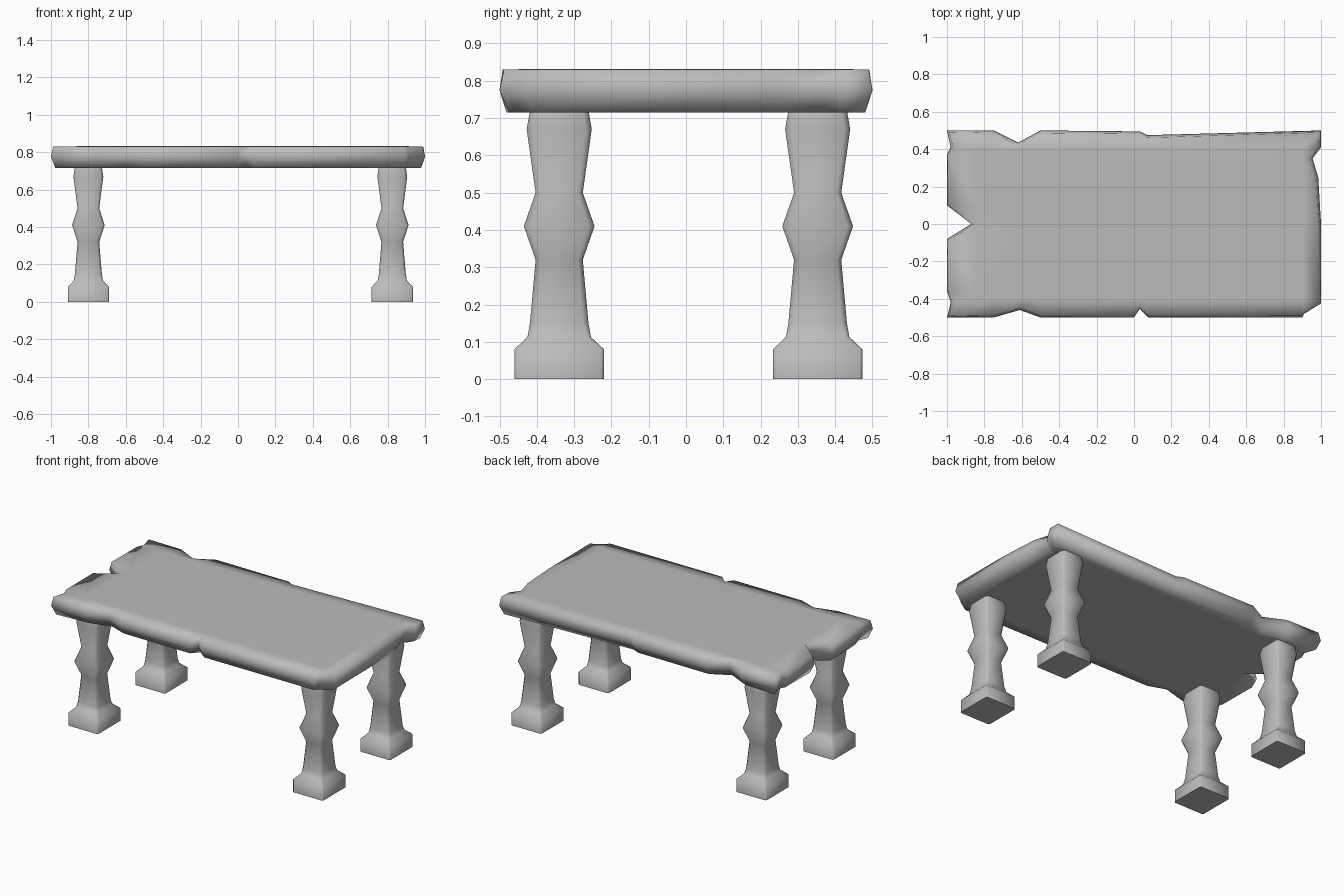
import bpy, bmesh, math
from mathutils import Vector

cube = bpy.data.objects.get("Cube")
if cube:
    bpy.data.objects.remove(cube, do_unlink=True)

stone = bpy.data.materials.new("grey stone")
stone.use_nodes = True
GREY = (0.5, 0.5, 0.5, 1)
stone.diffuse_color = GREY
stone.node_tree.nodes["Principled BSDF"].inputs["Base Color"].default_value = GREY


def loft(name, rings, angle):
    """Skin a stack of closed rings and cap both ends."""
    bm = bmesh.new()
    loops = [[bm.verts.new(p) for p in ring] for ring in rings]
    n = len(rings[0])
    for low, high in zip(loops, loops[1:]):
        for i in range(n):
            j = (i + 1) % n
            bm.faces.new((low[i], low[j], high[j], high[i]))
    bm.faces.new(loops[0][::-1])
    bm.faces.new(loops[-1])
    bmesh.ops.remove_doubles(bm, verts=bm.verts, dist=0.0005)
    bmesh.ops.recalc_face_normals(bm, faces=bm.faces)
    mesh = bpy.data.meshes.new(name)
    bm.to_mesh(mesh)
    bm.free()
    mesh.materials.append(stone)
    obj = bpy.data.objects.new(name, mesh)
    bpy.context.collection.objects.link(obj)
    bpy.ops.object.select_all(action="DESELECT")
    obj.select_set(True)
    bpy.context.view_layer.objects.active = obj
    bpy.ops.object.shade_smooth_by_angle(angle=math.radians(angle))


# Chipped outline of the slab, counter-clockwise from the front right corner
front = [(-1, -.5), (-.75, -.5), (-.61, -.46), (-.5, -.5), (0, -.5),
         (.03, -.455), (.075, -.5), (.9, -.5)]
left_end = [(.91, -.48), (1, -.425), (1, 0), (.985, .25), (.955, .35), (1, .41)]
back = [(1, .5), (.07, .475), (.03, .495), (-.5, .5), (-.62, .435), (-.75, .5)]
right_end = [(-1, .5), (-.98, .41), (-1, .37), (-1, .1), (-.87, 0),
             (-1, -.08), (-1, -.36), (-.98, -.42)]
outline = [Vector(p) for p in front + left_end + back + right_end]


def inset(points, dist):
    """Move every point inward along its averaged edge normal."""
    result = []
    for i, p in enumerate(points):
        a = (p - points[i - 1]).normalized()
        b = (points[(i + 1) % len(points)] - p).normalized()
        normal = Vector((-a.y - b.y, a.x + b.x)).normalized()
        result.append(p + normal * dist)
    return result


def at(points, z):
    return [(p.x, p.y, z) for p in points]


# Flat field inside the worn rim
field = [Vector((max(-.84, min(.9, p.x)), max(-.4, min(.4, p.y)))) for p in outline]

loft("table_top", [at(field, .715), at(inset(outline, .03), .715),
                   at(outline, .775), at(inset(outline, .014), .83),
                   at(field, .832)], 100)

# Leg profile: half width across, height, corner fullness
PROFILE = [(.11, 0, .93), (.11, .08, .93), (.078, .113, .88), (.072, .15, .82),
           (.058, .32, .8), (.087, .41, .84), (.058, .5, .8),
           (.08, .67, .82), (.072, .72, .82)]
DEPTH = 1.09


def section(x, y, r, z, c):
    corners = [(1, -c), (1, c), (c, 1), (-c, 1), (-1, c), (-1, -c), (-c, -1), (c, -1)]
    return [(x + u * r, y + v * r * DEPTH, z) for u, v in corners]


for side, x in (("right", -.8), ("left", .825)):
    for end, y in (("front", -.34), ("back", .353)):
        loft(f"{end}_{side}_leg", [section(x, y, *p) for p in PROFILE], 60)
